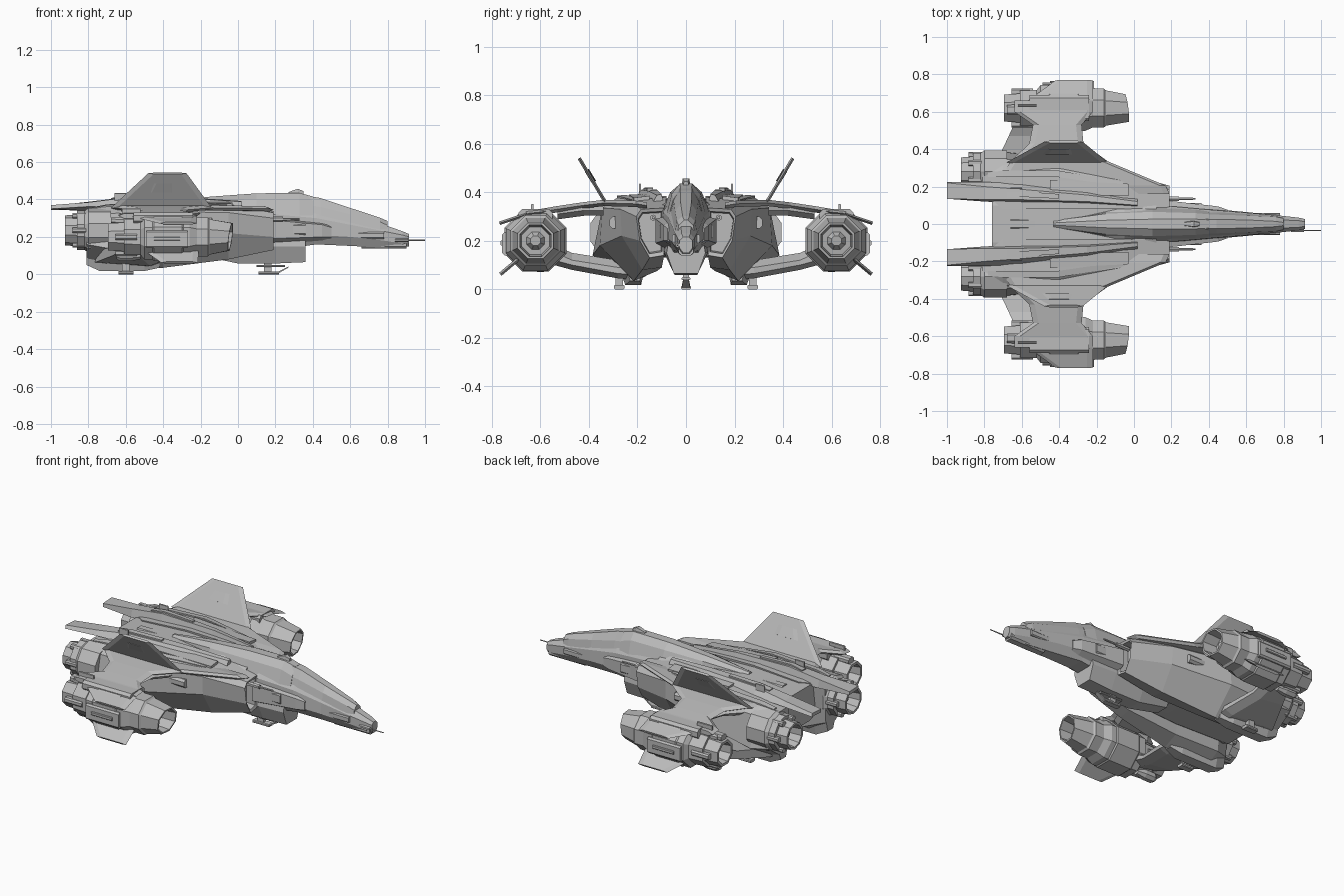
import bpy, bmesh, math
from mathutils import Vector

hull_grey = bpy.data.materials.new("hull grey")
hull_grey.diffuse_color = (0.5, 0.5, 0.5, 1)


def loft(name, rings, mirror=False):
    """Skin a row of equal-length rings, cap both ends, optionally mirror across y."""
    bm = bmesh.new()
    vs = [[bm.verts.new(p) for p in r] for r in rings]
    n = len(rings[0])
    for a, b in zip(vs, vs[1:]):
        for i in range(n):
            j = (i + 1) % n
            bm.faces.new((a[i], a[j], b[j], b[i]))
    bm.faces.new(vs[0][::-1])
    bm.faces.new(vs[-1])
    bmesh.ops.recalc_face_normals(bm, faces=bm.faces[:])
    me = bpy.data.meshes.new(name)
    bm.to_mesh(me)
    bm.free()
    me.materials.append(hull_grey)
    ob = bpy.data.objects.new(name, me)
    bpy.context.collection.objects.link(ob)
    if mirror:
        m = ob.modifiers.new("mirror", 'MIRROR')
        m.use_axis = (False, True, False)
        m.use_mirror_merge = False
    return ob


def sym(x, pts):
    """Full cross-section from right half points (y, z), top to bottom."""
    return [(x, y, z) for y, z in pts] + [(x, -y, z) for y, z in reversed(pts)]


def cut(x, pts):
    return [(x, y, z) for y, z in pts]


def recess(ring, s, dx):
    """Ring scaled about its centre and shifted along x, for hollow ends."""
    c = sum((Vector(p) for p in ring), Vector()) / len(ring)
    return [c + (Vector(p) - c) * s + Vector((dx, 0, 0)) for p in ring]


def tube(name, y, z, stations, n=8, mirror=True, slant=0):
    """Polygonal turned part along x from (x, radius) stations; slant rakes the front rim."""
    rings = []
    for x, r in stations:
        ring = []
        for i in range(n):
            a = math.tau * (i + 0.5) / n
            rake = slant * r * (math.sin(a) - math.cos(a)) if x > -0.14 else 0
            ring.append((x + rake, y + r * math.cos(a), z + r * math.sin(a)))
        rings.append(ring)
    return loft(name, rings, mirror)


def plate(name, sections, t, n=(0, 0, 1), mirror=True):
    """Bevel-edged blade; sections are (x_rear, x_front, y, z), t half thickness along n."""
    n = Vector(n).normalized() * t
    rings = []
    for x0, x1, y, z in sections:
        e = min(0.03, (x1 - x0) * 0.2)
        p = [Vector((x, y, z)) for x in (x0, x0 + e, x1 - e, x1)]
        rings.append([p[0], p[1] + n, p[2] + n, p[3], p[2] - n, p[1] - n])
    return loft(name, rings, mirror)


def block(name, x, y, z, mirror=True, c=0.25):
    """Box between (min, max) pairs with chamfered long edges."""
    d = min(y[1] - y[0], z[1] - z[0]) * c
    pts = [(y[0] + d, z[0]), (y[1] - d, z[0]), (y[1], z[0] + d), (y[1], z[1] - d),
           (y[1] - d, z[1]), (y[0] + d, z[1]), (y[0], z[1] - d), (y[0], z[0] + d)]
    return loft(name, [cut(x[0], pts), cut(x[1], pts)], mirror)


def strip(name, stations):
    """Low raised deck strip from (x, y_in, y_out, z_in, z_out) stations."""
    return loft(name, [cut(x, [(a, za - .02), (a, za), (b, zb), (b, zb - .02)])
                       for x, a, b, za, zb in stations], True)


# Fuselage, drooping to the nose and tapering to a spine at the back
loft("fuselage", [
    sym(0.915, [(.012, .215), (.026, .20), (.026, .17), (.012, .15)]),
    sym(0.88, [(.018, .23), (.034, .21), (.034, .165), (.02, .145)]),
    sym(0.78, [(.022, .265), (.045, .23), (.045, .18), (.025, .142)]),
    sym(0.60, [(.035, .31), (.06, .265), (.064, .20), (.035, .152)]),
    sym(0.42, [(.04, .36), (.075, .30), (.08, .21), (.05, .16)]),
    sym(0.20, [(.04, .40), (.095, .32), (.095, .21), (.05, .13)]),
    sym(-0.05, [(.035, .405), (.095, .36), (.10, .22), (.05, .12)]),
    sym(-0.43, [(.01, .375), (.025, .36), (.06, .25), (.05, .14)])])

# Canopy and dorsal spine
loft("canopy", [
    sym(0.80, [(.008, .285), (.03, .262), (.034, .24)]),
    sym(0.76, [(.014, .302), (.038, .28), (.044, .24)]),
    sym(0.60, [(.022, .355), (.045, .32), (.055, .27)]),
    sym(0.44, [(.024, .408), (.05, .36), (.066, .30)]),
    sym(0.38, [(.026, .418), (.052, .37), (.07, .30)])])
loft("dorsal_spine", [
    sym(0.40, [(.022, .416), (.052, .37), (.072, .30)]),
    sym(0.33, [(.026, .435), (.058, .395), (.08, .31)]),
    sym(0.10, [(.026, .433), (.065, .40), (.09, .34)]),
    sym(-0.15, [(.02, .415), (.055, .395), (.07, .35)]),
    sym(-0.43, [(.006, .385), (.018, .37), (.02, .34)])])
loft("dorsal_sensor", [sym(0.35, [(.008, .445), (.012, .42)]),
                       sym(0.32, [(.014, .457), (.018, .42)]),
                       sym(0.27, [(.008, .44), (.014, .42)])])
block("nose_chin", (0.66, 0.90), (-.03, .03), (.138, .185), False)
tube("nose_probe", -0.035, 0.182, [(0.84, .01), (0.91, .01), (0.91, .004), (1.0, .003)], 6, False)
block("nose_cheek", (0.55, 0.78), (.035, .058), (.19, .225))

# Belly block and side shoulders
loft("belly", [
    sym(0.36, [(.07, .21), (.08, .15), (.05, .065)]),
    sym(0.20, [(.08, .22), (.09, .15), (.045, .058)]),
    sym(0.0, [(.08, .22), (.09, .15), (.045, .058)]),
    sym(-0.2, [(.08, .22), (.08, .16), (.04, .10)])])
loft("shoulder", [
    cut(0.50, [(.05, .265), (.076, .25), (.076, .20), (.05, .18)]),
    cut(0.45, [(.05, .28), (.094, .265), (.094, .20), (.05, .175)]),
    cut(0.18, [(.05, .31), (.125, .29), (.125, .19), (.05, .15)])], True)
block("shoulder_panel", (0.24, 0.36), (.08, .112), (.21, .27))
tube("side_gun", 0.135, 0.295, [(0.15, .013), (0.24, .013), (0.24, .007), (0.33, .006)], 6)

# Centre hull between the big nacelles
loft("centre_hull", [
    sym(0.12, [(.08, .36), (.14, .32), (.14, .19), (.08, .14)]),
    sym(-0.4, [(.10, .375), (.18, .36), (.18, .17), (.1, .13)]),
    sym(-0.76, [(.10, .355), (.16, .34), (.16, .17), (.1, .14)])])
block("rear_deck_ridge", (-0.66, -0.40), (-.025, .025), (.34, .368), False)

# Main nacelles: recessed intakes, flaring outward at the lower rear
intake = cut(0.19, [(.09, .335), (.185, .33), (.205, .30), (.19, .20), (.15, .13), (.09, .14)])
loft("main_nacelle", [
    recess(intake, .8, -.06), recess(intake, .85, -.005), intake,
    cut(-0.05, [(.08, .38), (.23, .365), (.27, .33), (.265, .22), (.18, .08), (.1, .09)]),
    cut(-0.40, [(.08, .385), (.28, .38), (.345, .335), (.355, .18), (.215, .035), (.12, .075)]),
    cut(-0.70, [(.08, .365), (.28, .365), (.345, .325), (.385, .14), (.22, .025), (.12, .08)]),
    cut(-0.81, [(.17, .345), (.28, .345), (.335, .31), (.37, .16), (.27, .09), (.18, .11)])], True)
block("nacelle_side_panel", (-0.34, -0.14), (.25, .315), (.25, .30))
strip("nacelle_ridge", [(-.78, .25, .275, .358, .356), (-.70, .25, .285, .374, .37),
                        (-.40, .25, .285, .389, .386), (-.06, .20, .225, .377, .37)])
strip("deck_panel", [(-.45, .16, .235, .392, .39), (-.03, .15, .215, .385, .377)])
loft("keel", [
    cut(-0.42, [(.19, .10), (.25, .10), (.23, .035), (.19, .035)]),
    cut(-0.50, [(.16, .12), (.29, .12), (.25, .018), (.185, .018)]),
    cut(-0.74, [(.16, .12), (.29, .12), (.25, .018), (.185, .018)]),
    cut(-0.81, [(.18, .13), (.28, .13), (.25, .05), (.2, .05)])], True)

# Rear main engines
tube("main_engine", 0.28, 0.235, [
    (-.68, .12), (-.80, .12), (-.82, .105), (-.86, .105), (-.86, .085), (-.925, .08),
    (-.925, .066), (-.84, .055), (-.84, .03), (-.88, .02)], 10)
for a in range(0, 360, 60):
    y, z = 0.28 + .09 * math.cos(math.radians(a)), 0.235 + .09 * math.sin(math.radians(a))
    block("engine_petal", (-.885, -.79), (y - .016, y + .016), (z - .014, z + .014))

# Long spars above the deck, overhanging the tail
loft("upper_spar", [
    cut(-1.0, [(.135, .365), (.22, .37), (.225, .35), (.135, .345)]),
    cut(-0.80, [(.13, .388), (.20, .385), (.225, .362), (.12, .34)]),
    cut(-0.60, [(.13, .412), (.185, .41), (.215, .365), (.11, .34)]),
    cut(-0.25, [(.12, .41), (.155, .405), (.18, .37), (.1, .34)]),
    cut(0.02, [(.10, .392), (.12, .388), (.135, .36), (.09, .34)])], True)
strip("spar_cap", [(-.68, .14, .175, .408, .406), (-.60, .145, .175, .42, .418),
                   (-.40, .135, .16, .418, .416)])
block("spar_antenna", (-0.66, -0.60), (.186, .194), (.38, .435))

# Wings: swept root, narrow neck, flared pod saddle and drooped tip
plate("wing", [(-.76, .19, .16, .345), (-.74, .17, .205, .352), (-.66, -.14, .335, .356),
               (-.56, -.27, .43, .345), (-.54, -.28, .53, .33), (-.64, -.22, .60, .318),
               (-.64, -.22, .66, .312)], .013)
plate("wing_tip", [(-.58, -.22, .65, .312), (-.42, -.22, .768, .272)], .007, (0, .35, 1))
block("wing_fence", (-0.62, -0.52), (.628, .638), (.31, .352))
plate("wing_root_fairing", [(-.64, -.2, .34, .325), (-.56, -.27, .42, .325), (-.5, -.3, .53, .31)], .022)

# Canted tail fins with thin panels on both faces
fin_n = (0, .855, -.52)
plate("tail_fin", [(-.68, -.14, .33, .355), (-.48, -.275, .44, .54)], .007, fin_n)
for side in (.006, -.006):
    plate("fin_panel", [(-.49, -.33, .379 + side, .442 - side * .6),
                        (-.46, -.34, .409 + side, .491 - side * .6)], .003, fin_n)

# Lower struts carrying the pods
loft("lower_strut", [cut_ring for cut_ring in [
    [(a, y, lo + .02), (a, y, hi), (b - .05, y, hi), (b, y, hi - .03), (b, y, lo + .02), (b - .05, y, lo)]
    for a, b, y, lo, hi in ((-.78, -.42, .2, .04, .12), (-.76, -.42, .28, .045, .12),
                            (-.67, -.46, .47, .08, .15), (-.62, -.46, .58, .11, .20))]], True)

# Engine pods with open front and rear
tube("pod", 0.62, 0.2, [
    (-.64, .025), (-.60, .05), (-.695, .062), (-.695, .078), (-.61, .084), (-.61, .10),
    (-.52, .105), (-.50, .132), (-.26, .132), (-.22, .112), (-.16, .112), (-.15, .102),
    (-.04, .08), (-.04, .07), (-.13, .062), (-.13, .04), (-.10, .022)], 8, True, .13)
tube("pod_band", 0.62, 0.2, [(-.46, .13), (-.45, .138), (-.30, .138), (-.29, .13)])
block("pod_side_box", (-0.49, -0.27), (.72, .757), (.14, .235))
block("pod_side_bar", (-0.45, -0.31), (.75, .765), (.18, .20))
block("pod_saddle", (-0.56, -0.24), (.55, .69), (.27, .33))
for a in range(0, 360, 90):
    y, z = 0.62 + .085 * math.cos(math.radians(a)), 0.2 + .085 * math.sin(math.radians(a))
    block("pod_rear_petal", (-.655, -.54), (y - .02, y + .02), (z - .016, z + .016))
tube("pod_thruster", 0.60, 0.10, [(-.65, .02), (-.63, .032), (-.57, .032), (-.52, .02)])
plate("pod_lower_fin", [(-.50, -.21, .69, .125), (-.41, -.215, .765, .062)], .008, (0, .65, .76))
block("pod_top_rail", (-0.68, -0.58), (.585, .635), (.27, .305))

# Landing gear: nose skid and two rear pads
block("nose_gear_leg", (0.14, 0.18), (-.012, .012), (.01, .09), False)
block("nose_gear_foot", (0.11, 0.22), (-.02, .02), (.0, .016), False)
loft("nose_gear_door", [sym(0.27, [(.012, .042), (.012, .036)]),
                        sym(0.21, [(.018, .012), (.018, .002)])])
block("nose_gear_brace", (0.10, 0.25), (-.018, .018), (.038, .05), False)
block("rear_gear_leg", (-0.62, -0.58), (.26, .29), (.01, .08))
block("rear_gear_foot", (-0.64, -0.56), (.253, .297), (.0, .018))
